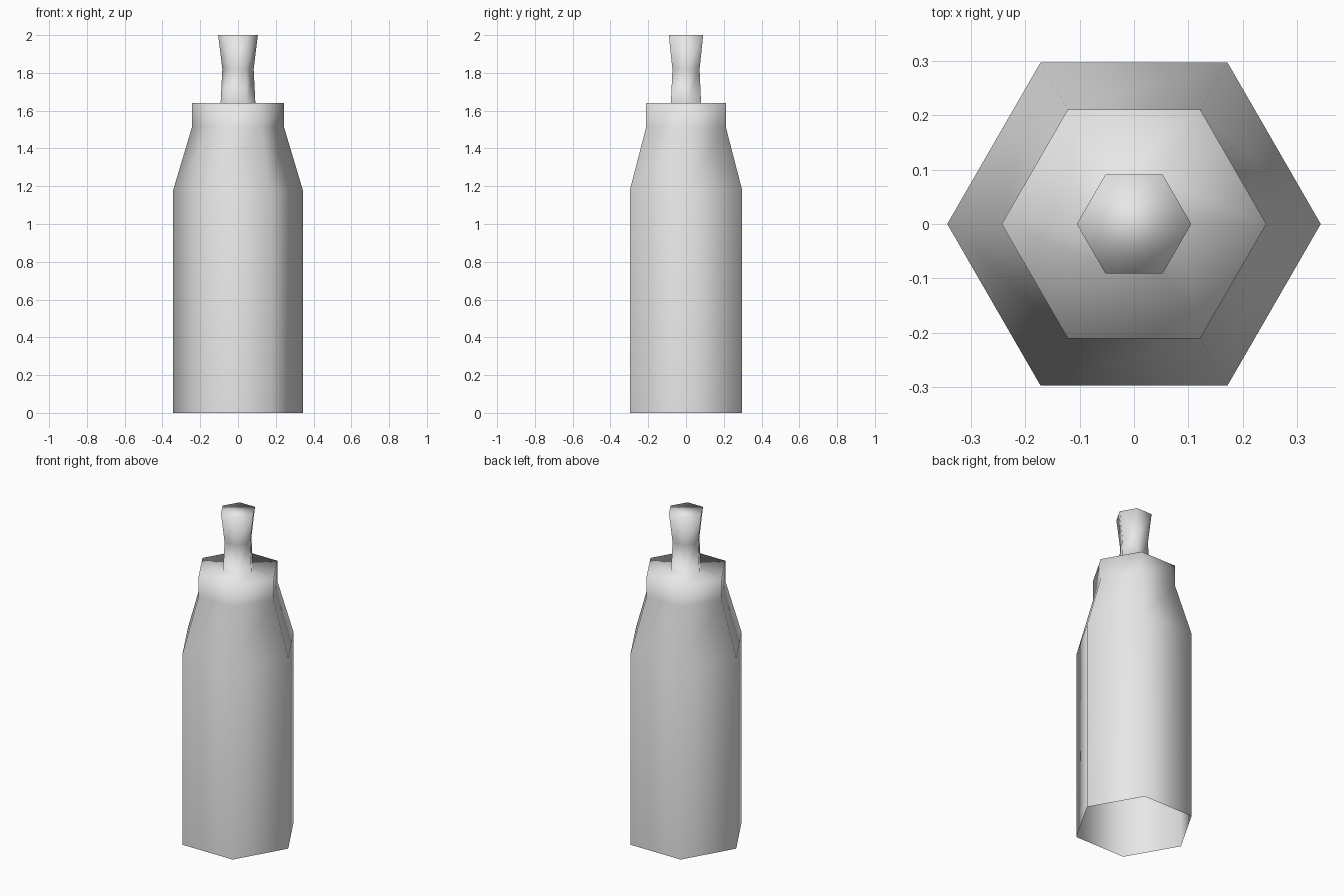
import bpy
import bmesh
from math import cos, sin, tau

cube = bpy.data.objects.get("Cube")
if cube:
    bpy.data.objects.remove(cube, do_unlink=True)

SIDES = 6

# Profile from the open base to the closed tip: (radius, height)
PROFILE = [
    (0.343, 0.0),    # base rim
    (0.343, 1.18),   # top of the straight body
    (0.243, 1.515),  # top of the sloped shoulder
    (0.243, 1.64),   # collar rim
    (0.092, 1.64),   # foot of the neck
    (0.083, 1.82),   # waist of the neck
    (0.105, 2.0),    # flared tip
]

# Plain grey material
grey = bpy.data.materials.new("plain_grey")
grey.use_nodes = True
colour = (0.8, 0.8, 0.8, 1.0)
grey.diffuse_color = colour
for node in grey.node_tree.nodes:
    if node.type == 'BSDF_PRINCIPLED':
        node.inputs["Base Color"].default_value = colour


def ring(bm, radius, height):
    """Add one hexagonal ring with corners on the x axis."""
    angles = [tau * i / SIDES for i in range(SIDES)]
    return [bm.verts.new((radius * cos(a), radius * sin(a), height)) for a in angles]


# Bottle: body, shoulder, collar and neck in one smooth skin
bm = bmesh.new()
rings = [ring(bm, r, z) for r, z in PROFILE]
for low, high in zip(rings, rings[1:]):
    for i in range(SIDES):
        j = (i + 1) % SIDES
        bm.faces.new((low[i], low[j], high[j], high[i]))
bm.faces.new(rings[-1])  # tip cap
for face in bm.faces:
    face.smooth = True

mesh = bpy.data.meshes.new("bottle")
bm.to_mesh(mesh)
bm.free()
mesh.materials.append(grey)
bottle = bpy.data.objects.new("bottle", mesh)
bpy.context.collection.objects.link(bottle)
